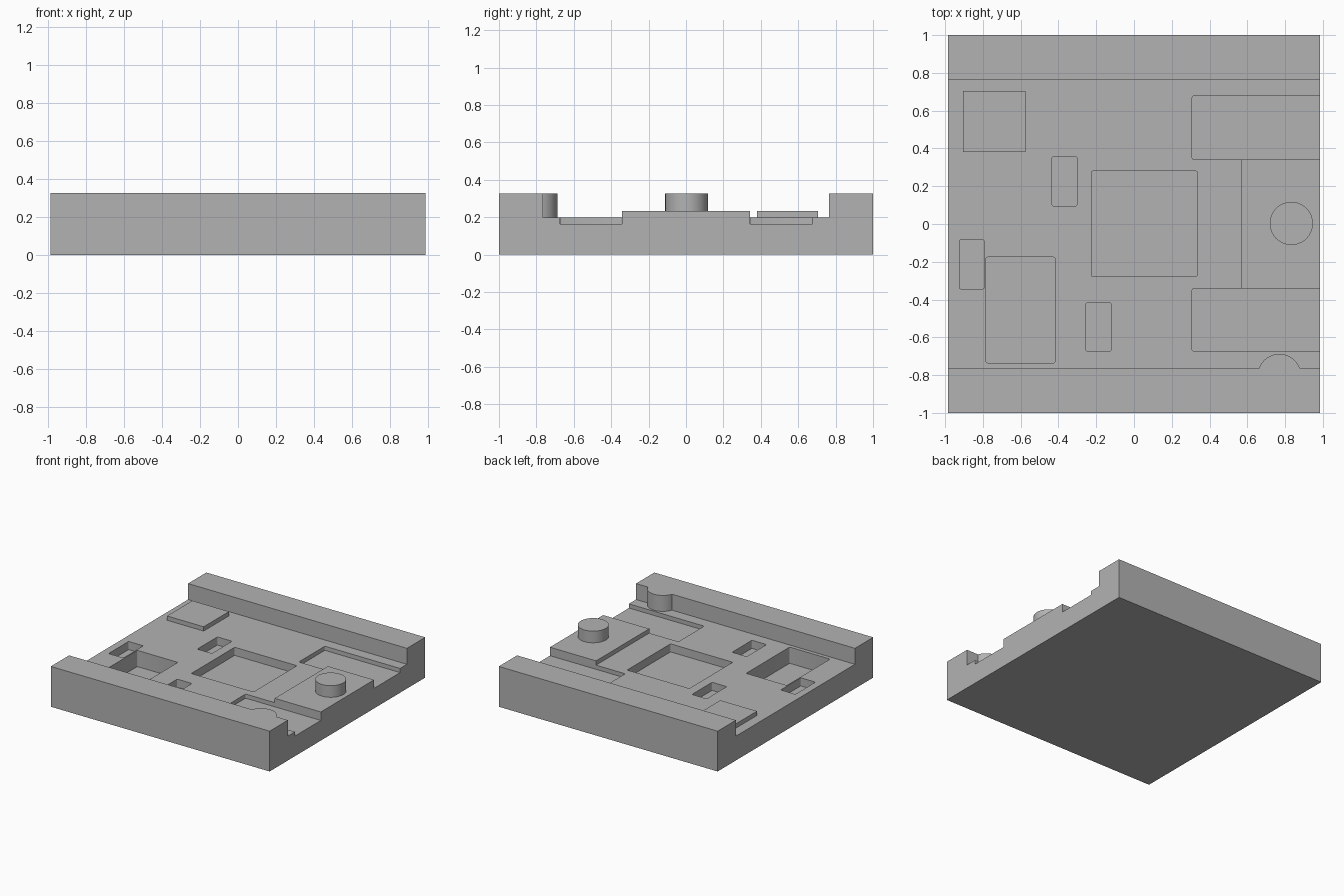
import bpy
import bmesh

default_cube = bpy.data.objects.get("Cube")
if default_cube:
    bpy.data.objects.remove(default_cube, do_unlink=True)

HALF_X, RAIL_Y, SLOT_Y = 0.985, 0.765, 0.342
FLOOR, PAD_TOP, TOP = 0.198, 0.233, 0.328
OVER = 0.5  # cutter top, well above the block

grey = bpy.data.materials.new("plain grey")
grey.use_nodes = True
grey.diffuse_color = (0.45, 0.45, 0.45, 1)
grey.node_tree.nodes["Principled BSDF"].inputs["Base Color"].default_value = grey.diffuse_color


def add_object(name, bm):
    bmesh.ops.recalc_face_normals(bm, faces=bm.faces)
    mesh = bpy.data.meshes.new(name)
    bm.to_mesh(mesh)
    bm.free()
    mesh.materials.append(grey)
    obj = bpy.data.objects.new(name, mesh)
    bpy.context.collection.objects.link(obj)
    return obj


def box(name, x, y, z, corner=0):
    bm = bmesh.new()
    bmesh.ops.create_cube(bm, size=1)
    for v in bm.verts:
        for i, (low, high) in enumerate((x, y, z)):
            v.co[i] = high if v.co[i] > 0 else low
    if corner:
        upright = [e for e in bm.edges
                   if abs(e.verts[0].co.z - e.verts[1].co.z) > 1e-4]
        bmesh.ops.bevel(bm, geom=upright, offset=corner, segments=3,
                        profile=0.5, affect='EDGES')
    return add_object(name, bm)


def cylinder(name, x, y, radius, bottom, top):
    bm = bmesh.new()
    bmesh.ops.create_cone(bm, cap_ends=True, segments=64,
                          radius1=radius, radius2=radius, depth=top - bottom)
    bmesh.ops.translate(bm, verts=bm.verts, vec=(x, y, (top + bottom) / 2))
    return add_object(name, bm)


def combine(target, tool, operation):
    mod = target.modifiers.new(tool.name, 'BOOLEAN')
    mod.operation, mod.solver, mod.object = operation, 'EXACT', tool
    bpy.context.view_layer.objects.active = target
    bpy.ops.object.modifier_apply(modifier=mod.name)
    bpy.data.objects.remove(tool, do_unlink=True)


# Base block with two side rails, extruded along x from a channel profile
profile = [(-1, 0), (1, 0), (1, TOP), (RAIL_Y, TOP), (RAIL_Y, FLOOR),
           (-RAIL_Y, FLOOR), (-RAIL_Y, TOP), (-1, TOP)]
bm = bmesh.new()
face = bm.faces.new([bm.verts.new((-HALF_X, y, z)) for y, z in profile])
extruded = bmesh.ops.extrude_face_region(bm, geom=[face], use_keep_orig=True)
bmesh.ops.translate(bm, vec=(2 * HALF_X, 0, 0),
                    verts=[g for g in extruded["geom"] if isinstance(g, bmesh.types.BMVert)])
base = add_object("base_block", bm)

# Raised platform at the end, and the round bulge on the front rail
combine(base, box("platform", (0.57, HALF_X), (-SLOT_Y, SLOT_Y), (0.1, PAD_TOP)), 'UNION')
combine(base, cylinder("rail_bulge", 0.77, -0.803, 0.115, 0.1, TOP), 'UNION')

# Recesses: x range, y range, floor height
pockets = {
    "centre_pocket": ((-0.226, 0.334), (-0.278, 0.28), 0.132),
    "deep_pocket": ((-0.783, -0.418), (-0.735, -0.176), 0.066),
    "end_notch": ((-0.925, -0.793), (-0.343, -0.085), 0.132),
    "back_notch": ((-0.434, -0.302), (0.096, 0.355), 0.132),
    "front_notch": ((-0.254, -0.122), (-0.673, -0.418), 0.132),
    "back_slot": ((0.308, 1.1), (SLOT_Y, 0.677), 0.164),
    "front_slot": ((0.308, 1.1), (-0.673, -SLOT_Y), 0.164),
}
for name, (x, y, bottom) in pockets.items():
    combine(base, box(name, x, y, (bottom, OVER), 0.008), 'DIFFERENCE')

# Low square pad and the round post on the platform
pad = box("square_pad", (-0.905, -0.575), (0.38, 0.705), (FLOOR, PAD_TOP))
post = cylinder("round_post", 0.833, 0.003, 0.114, PAD_TOP, TOP)

# Smooth the round walls, keep every edge sharp
bpy.ops.object.select_all(action='DESELECT')
for obj in (base, post):
    obj.select_set(True)
bpy.context.view_layer.objects.active = base
bpy.ops.object.shade_smooth_by_angle(angle=0.6)
